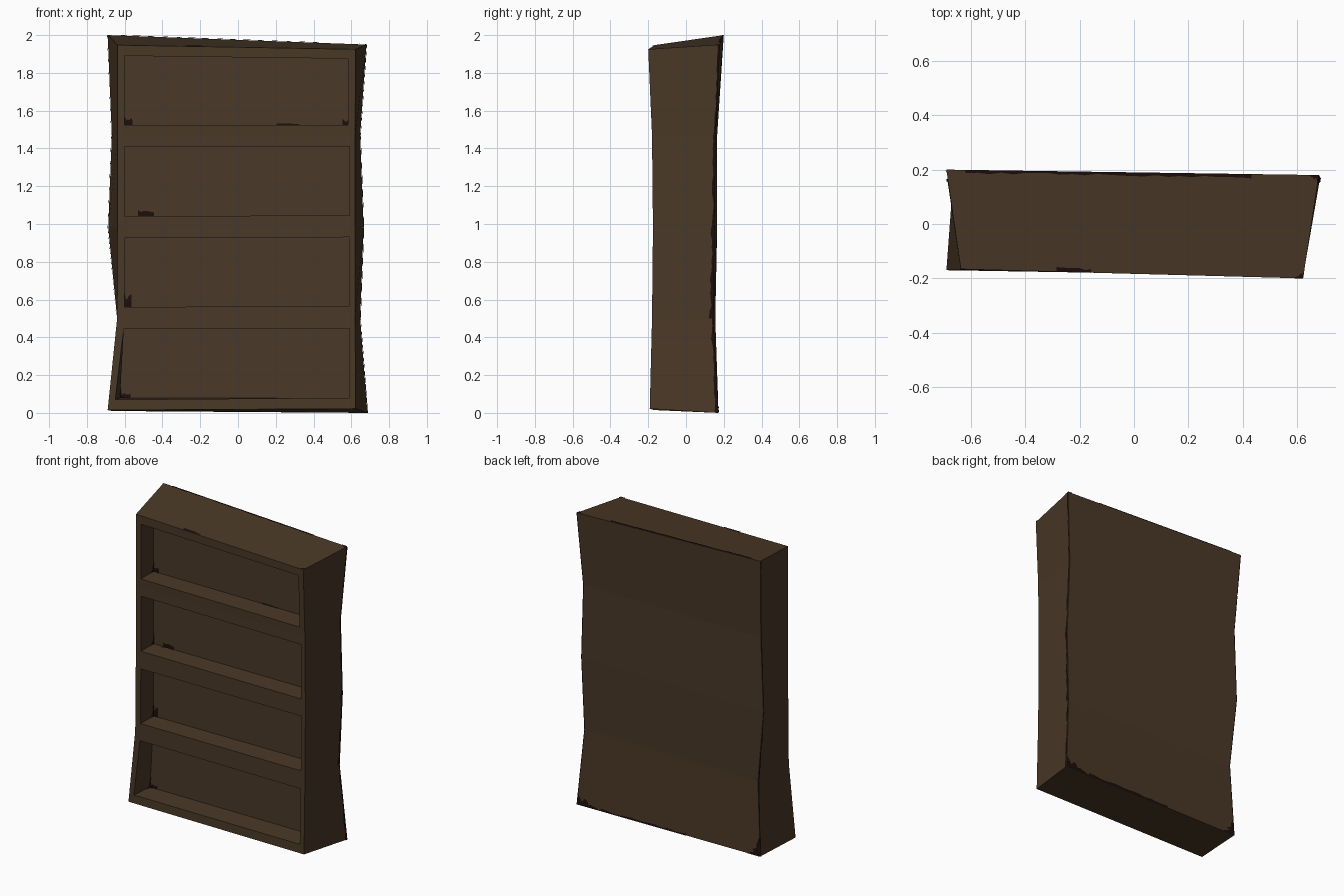
import bpy, bmesh, random
from mathutils import Vector as V

if "Cube" in bpy.data.objects:
    bpy.data.objects.remove(bpy.data.objects["Cube"])

random.seed(4)


def material(name, rgb):
    m = bpy.data.materials.new(name)
    m.diffuse_color = (*rgb, 1)
    m.use_nodes = True
    m.node_tree.nodes["Principled BSDF"].inputs["Base Color"].default_value = m.diffuse_color
    return m


wood = material("brown wood", (0.068, 0.040, 0.020))
grime = material("dark grime", (0.0116, 0.0044, 0.0037))


def finish(bm, name, mat, weld=False):
    if weld:
        bmesh.ops.remove_doubles(bm, verts=bm.verts, dist=1e-5)
        bmesh.ops.recalc_face_normals(bm, faces=bm.faces)
    me = bpy.data.meshes.new(name)
    bm.to_mesh(me)
    bm.free()
    me.materials.append(mat)
    bpy.context.collection.objects.link(bpy.data.objects.new(name, me))


def quad(bm, *pts):
    return bm.faces.new([bm.verts.new(p) for p in pts])


# Crooked case outline: front left, front right, back right, back left, bottom to top
FL = [V(p) for p in ((-.69, -.17, .015), (-.64, -.17, .5), (-.637, -.168, .98), (-.637, -.168, 1.47), (-.637, -.166, 1.947))]
FR = [V(p) for p in ((.622, -.192, .022), (.62, -.18, .5), (.62, -.175, .98), (.62, -.18, 1.47), (.622, -.2, 1.925))]
BR = [V(p) for p in ((.685, .172, 0), (.647, .145, .5), (.665, .152, .98), (.647, .157, 1.47), (.68, .18, 1.95))]
BL = [V(p) for p in ((-.665, .168, .01), (-.64, .155, .5), (-.687, .165, .98), (-.668, .165, 1.47), (-.69, .2, 2.0))]

# Openings (bottom left, bottom right, top right, top left) as x, z; one per level
OPENINGS = [
    ((-.65, .07), (.59, .08), (.59, .447), (-.605, .445)),
    ((-.6, .56), (.59, .567), (.59, .93), (-.6, .925)),
    ((-.6, 1.042), (.59, 1.045), (.59, 1.41), (-.6, 1.41)),
    ((-.6, 1.525), (.583, 1.525), (.583, 1.875), (-.6, 1.89)),
]
RECESS_Y = -.035

# Case body with shelves
bm = bmesh.new()
inner = []
for i, op in enumerate(OPENINGS):
    j = i + 1
    quad(bm, FR[i], BR[i], BR[j], FR[j])
    quad(bm, BR[i], BL[i], BL[j], BR[j])
    quad(bm, BL[i], FL[i], FL[j], BL[j])
    outer = [FL[i], FR[i], FR[j], FL[j]]
    rim = []
    for x, z in op:
        u = (x + .64) / 1.26
        v = (z - FL[i].z) / (FL[j].z - FL[i].z)
        y = FL[i].lerp(FR[i], u).lerp(FL[j].lerp(FR[j], u), v).y
        rim.append(V((x, y, z)))
    back = [V((p.x, RECESS_Y, p.z)) for p in rim]
    if i == 0:
        back[0] += V((.025, 0, .008))
    for k in range(4):
        n = (k + 1) % 4
        quad(bm, outer[k], outer[n], rim[n], rim[k])
        quad(bm, rim[k], rim[n], back[n], back[k])
    quad(bm, *back)
    inner.append((rim, back))
quad(bm, FL[0], BL[0], BR[0], FR[0])
quad(bm, FL[4], FR[4], BR[4], BL[4])
finish(bm, "bookcase_body", wood, weld=True)


def stain(bm, a, b, c, d, u0, u1, h, taper=True, n=10):
    """Ragged thin stain along edge a-b, spreading towards c-d by about h."""
    off = (b - a).cross(d - a).normalized() * .003
    depth = (d - a).length
    prev = None
    for k in range(n + 1):
        t = k / n
        u = u0 + (u1 - u0) * t
        hh = h * random.uniform(.4, 1) * ((1 - t) if taper else 1)
        if k == 0:
            hh = h
        lo = a.lerp(b, u) + off
        hi = a.lerp(b, u).lerp(d.lerp(c, u), hh / depth) + off
        if prev and (hi - lo).length + (prev[1] - prev[0]).length > 1e-5:
            bm.faces.new([bm.verts.new(p) for p in (prev[0], lo, hi, prev[1])])
        prev = (lo, hi)


# Grime in the compartment corners
bm = bmesh.new()
for i, (rim, bk) in enumerate(inner):
    s, e, h = [(0, .045, .04), (0, .03, .075), (.06, .13, .03), (0, .035, .045)][i]
    stain(bm, bk[0], bk[1], bk[2], bk[3], s, e, h, False, 5)
    stain(bm, bk[1], bk[0], rim[0], rim[1], 1 - s, 1 - e, .03, True, 5)
    stain(bm, bk[0], bk[3], rim[3], rim[0], 0, .2, .03, True, 5)
bk = inner[3][1]
stain(bm, bk[0], bk[1], bk[2], bk[3], .975, 1, .035, False, 3)
stain(bm, bk[0], bk[1], bk[2], bk[3], .68, .78, .008, False, 5)
finish(bm, "compartment_grime", grime)

# Grime along the outer edges
bm = bmesh.new()
for i, h in enumerate((.02, .022, .016, .012)):
    j = i + 1
    stain(bm, BR[i], BR[j], FR[j], FR[i], 0, 1, h, False, 14)
    stain(bm, BL[j], BL[i], FL[i], FL[j], 0, 1, h * .5, False, 14)
stain(bm, BR[0], BL[0], BL[1], BR[1], 0, .13, .08)
stain(bm, BR[0], BL[0], BL[1], BR[1], .13, .6, .016, False, 14)
stain(bm, BL[0], BL[1], BR[1], BR[0], 0, .25, .09)
stain(bm, BL[0], BL[1], FL[1], FL[0], 0, 0.01, .01)
stain(bm, BR[4], BL[4], FL[4], FR[4], .18, .95, .016, False, 24)
stain(bm, BR[4], BL[4], FL[4], FR[4], 0, .03, .03)
stain(bm, FL[4], FR[4], BR[4], BL[4], .28, .38, .018, False, 6)
stain(bm, FL[4], FR[4], BR[4], BL[4], 1, .97, .025)
finish(bm, "edge_grime", grime)
